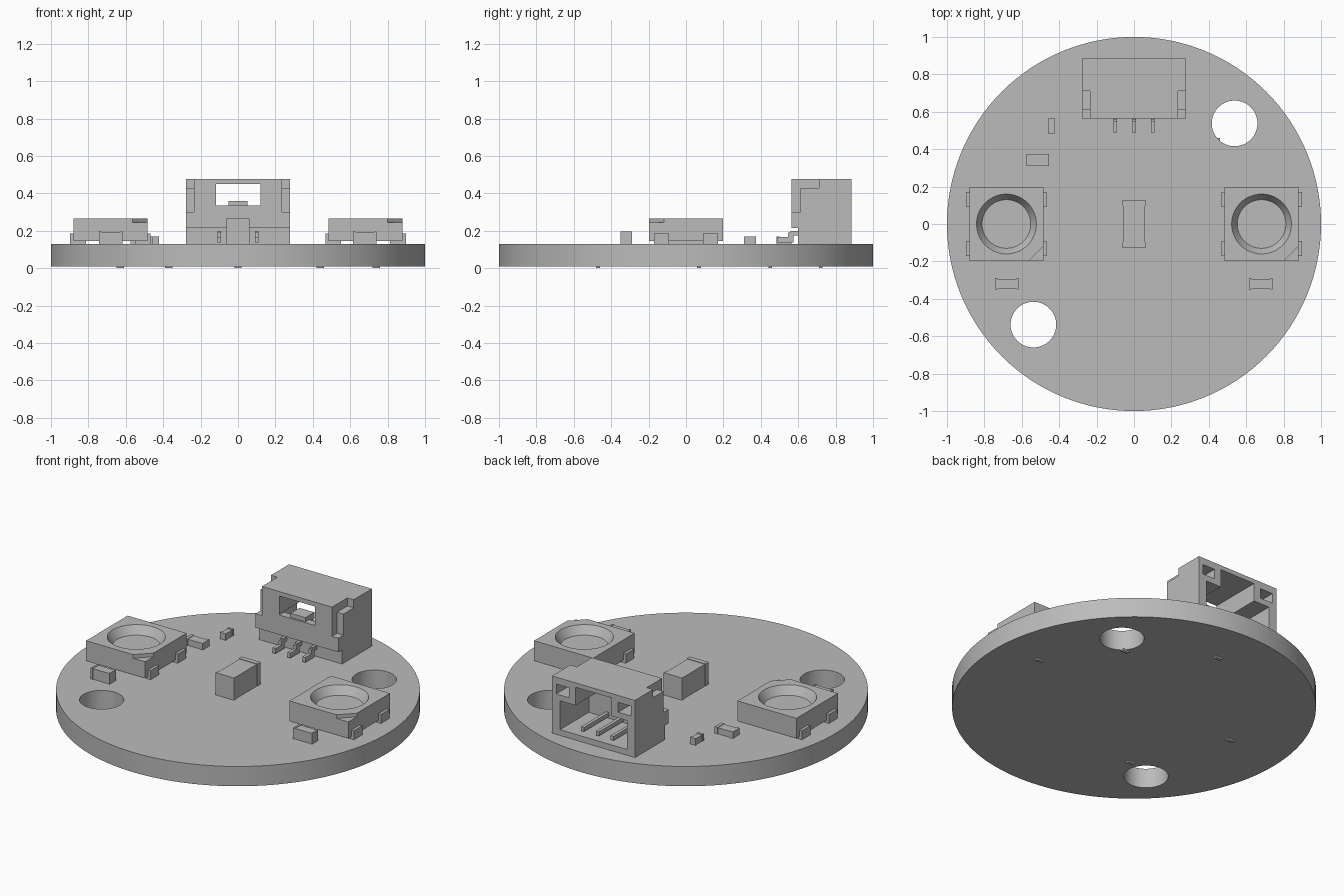
import bpy
from math import radians

if "Cube" in bpy.data.objects:
    bpy.data.objects.remove(bpy.data.objects["Cube"])

grey = bpy.data.materials.new("plain_grey")
grey.use_nodes = True
COLOUR = (0.5, 0.5, 0.5, 1)
grey.diffuse_color = COLOUR
grey.node_tree.nodes["Principled BSDF"].inputs["Base Color"].default_value = COLOUR

TOP = 0.13  # upper face of the board


def finish(name):
    ob = bpy.context.object
    ob.name = name
    ob.data.materials.append(grey)
    return ob


def box(name, x, y, z):
    """Box from (low, high) ranges."""
    spans = (x, y, z)
    bpy.ops.mesh.primitive_cube_add(size=1, location=[(a + b) / 2 for a, b in spans])
    bpy.context.object.scale = [b - a for a, b in spans]
    bpy.ops.object.transform_apply(location=False, rotation=False)
    return finish(name)


def cone(name, x, y, z, r_low, r_high, sides=64):
    bpy.ops.mesh.primitive_cone_add(vertices=sides, radius1=r_low, radius2=r_high,
                                    depth=z[1] - z[0], location=(x, y, (z[0] + z[1]) / 2))
    return finish(name)


def cut(target, cutter):
    bpy.context.view_layer.objects.active = target
    mod = target.modifiers.new("cut", 'BOOLEAN')
    mod.operation, mod.solver, mod.object = 'DIFFERENCE', 'EXACT', cutter
    bpy.ops.object.modifier_apply(modifier=mod.name)
    bpy.data.objects.remove(cutter)


def smooth(ob):
    bpy.ops.object.select_all(action='DESELECT')
    ob.select_set(True)
    bpy.context.view_layer.objects.active = ob
    bpy.ops.object.shade_smooth_by_angle(angle=radians(30))


# Round board with two mounting holes
board = cone("board", 0, 0, (0.01, TOP), 1, 1, 128)
for s in (1, -1):
    cut(board, cone("hole_cutter", s * 0.538, s * 0.538, (-0.1, 0.3), 0.122, 0.122))
smooth(board)

# Tiny contact points under the board
for i, (x, y) in enumerate(((-0.63, 0.07), (-0.37, -0.47), (0, 0.72), (0.44, 0.45), (0.74, 0.07))):
    box(f"underside_contact_{i}", (x - 0.02, x + 0.02), (y - 0.01, y + 0.01), (0, 0.012))

# Lamps: square housing, conical bowl, clipped corner and four side contacts
for side, cx in (("right", -0.682), ("left", 0.682)):
    lamp = box(f"{side}_lamp_housing", (cx - 0.198, cx + 0.198), (-0.199, 0.199), (0.145, 0.267))
    cut(lamp, cone("bowl_cutter", cx, 0, (0.217, 0.267 + 0.01), 0.13, 0.166))
    bpy.ops.mesh.primitive_cube_add(size=1, location=(cx + 0.198, -0.199, 0.295),
                                    rotation=(0, 0, radians(45)))
    clip = finish("corner_cutter")
    clip.scale = (0.114, 0.114, 0.1)
    cut(lamp, clip)
    smooth(lamp)
    for sx in (1, -1):
        for sy in (1, -1):
            xs = sorted((cx + sx * 0.13, cx + sx * 0.215))
            ys = sorted((sy * 0.09, sy * 0.17))
            box(f"{side}_lamp_contact", xs, ys, (TOP, 0.185))


def chip(name, cx, cy, sx, sy, height, cap):
    """Small chip with end caps along its longer side."""
    lo, hi = TOP, TOP + height
    t = 0.003
    if sx > sy:
        box(name + "_body", (cx - sx + cap, cx + sx - cap), (cy - sy + t, cy + sy - t), (lo, hi - t))
    else:
        box(name + "_body", (cx - sx + t, cx + sx - t), (cy - sy + cap, cy + sy - cap), (lo, hi - t))
    for s in (1, -1):
        if sx > sy:
            xs = sorted((cx + s * sx, cx + s * (sx - cap)))
            box(name + "_cap", xs, (cy - sy, cy + sy), (lo, hi))
        else:
            ys = sorted((cy + s * sy, cy + s * (sy - cap)))
            box(name + "_cap", (cx - sx, cx + sx), ys, (lo, hi))


chip("centre_chip", 0, 0, 0.062, 0.127, 0.135, 0.03)
chip("right_front_chip", -0.68, -0.32, 0.063, 0.03, 0.067, 0.012)
chip("left_front_chip", 0.678, -0.32, 0.063, 0.03, 0.067, 0.012)
chip("side_chip", -0.515, 0.342, 0.061, 0.032, 0.04, 0.02)
chip("small_chip", -0.441, 0.525, 0.019, 0.04, 0.04, 0.015)

# Socket: housing with see-through window, plug cavity and stepped front corners
socket = box("socket_housing", (-0.278, 0.278), (0.565, 0.886), (TOP, 0.477))
cut(socket, box("window_cutter", (-0.118, 0.121), (0.5, 1), (0.335, 0.45)))
cut(socket, box("cavity_cutter", (-0.225, 0.225), (0.61, 1), (0.165, 0.34)))
cut(socket, box("front_foot_cutter", (-0.235, 0.235), (0.5, 0.6), (0.1, 0.215)))
for s in (1, -1):
    outer = sorted((s * 0.235, s * 0.4))
    cut(socket, box("upper_step_cutter", outer, (0.5, 0.712), (0.428, 0.6)))
    cut(socket, box("lower_step_cutter", outer, (0.5, 0.613), (0.3, 0.6)))
    cut(socket, box("foot_step_cutter", outer, (0.5, 0.6), (0.1, 0.215)))
    cut(socket, box("pocket_cutter", sorted((s * 0.165, s * 0.25)), (0.74, 1), (0.375, 0.435)))
box("socket_latch", (-0.05, 0.05), (0.575, 0.66), (0.32, 0.36))

# Three bent pins running through the socket
for i, x in enumerate((-0.1, 0, 0.1)):
    w = (x - 0.01, x + 0.01)
    box(f"pin_foot_{i}", w, (0.488, 0.56), (0.137, 0.167))
    box(f"pin_riser_{i}", w, (0.545, 0.575), (0.137, 0.19))
    box(f"pin_shaft_{i}", w, (0.56, 0.85), (0.175, 0.2))
